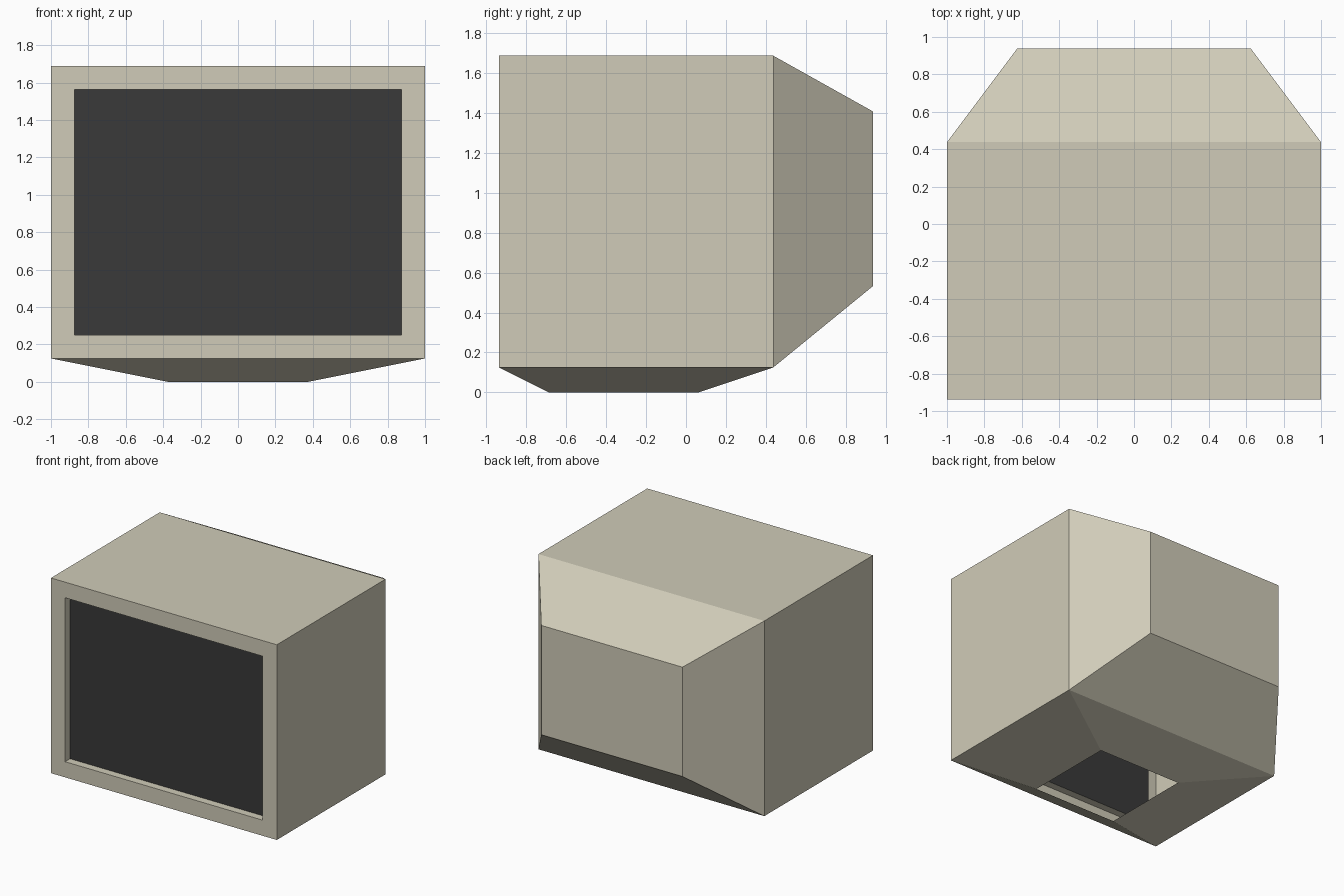
import bpy, bmesh
from mathutils import Vector

if "Cube" in bpy.data.objects:
    bpy.data.objects.remove(bpy.data.objects["Cube"])


def material(name, rgb):
    m = bpy.data.materials.new(name)
    m.diffuse_color = (*rgb, 1)
    m.use_nodes = True
    m.node_tree.nodes["Principled BSDF"].inputs["Base Color"].default_value = m.diffuse_color
    return m


def finish(bm, name, mat):
    mesh = bpy.data.meshes.new(name)
    bm.to_mesh(mesh)
    bm.free()
    mesh.materials.append(mat)
    bpy.context.collection.objects.link(bpy.data.objects.new(name, mesh))


def facing(bm, direction):
    return max(bm.faces, key=lambda f: f.normal.dot(Vector(direction)))


def fit(face, lo, hi):
    """Remap a face's corners into the box lo..hi."""
    c = face.calc_center_median()
    for v in face.verts:
        v.co = [lo[i] if v.co[i] < c[i] else hi[i] for i in range(3)]


def extrude_to(bm, face, lo, hi):
    new = bmesh.ops.extrude_discrete_faces(bm, faces=[face])["faces"][0]
    fit(new, lo, hi)
    return new


beige = material("beige plastic", (0.63, 0.60, 0.48))
dark = material("dark glass", (0.041, 0.041, 0.041))

# Casing: main box
bm = bmesh.new()
bmesh.ops.create_cube(bm, size=2)
LO, HI = (-1, -0.9375, 0.125), (1, 0.4375, 1.6875)
for v in bm.verts:
    v.co = [LO[i] if v.co[i] < 0 else HI[i] for i in range(3)]
bm.normal_update()
front, back, bottom = (facing(bm, d) for d in ((0, -1, 0), (0, 1, 0), (0, 0, -1)))

# Tapered back, and tapered open foot
extrude_to(bm, back, (-0.625, 0.9375, 0.533), (0.625, 0.9375, 1.408))
foot = extrude_to(bm, bottom, (-0.375, -0.6875, 0), (0.375, 0.0625, 0))

# Bezel and recess around the screen
bmesh.ops.inset_region(bm, faces=[front], thickness=0.125, use_even_offset=True)
s_lo, s_hi = (-0.875, -0.875, 0.25), (0.875, -0.875, 1.5625)
recess = extrude_to(bm, front, s_lo, s_hi)
bmesh.ops.delete(bm, geom=[foot, recess], context="FACES_ONLY")
finish(bm, "casing", beige)

# Screen plate at the back of the recess
bm = bmesh.new()
y = s_lo[1]
bm.faces.new([bm.verts.new(p) for p in (
    s_lo, (s_hi[0], y, s_lo[2]), s_hi, (s_lo[0], y, s_hi[2]))])
finish(bm, "screen", dark)
